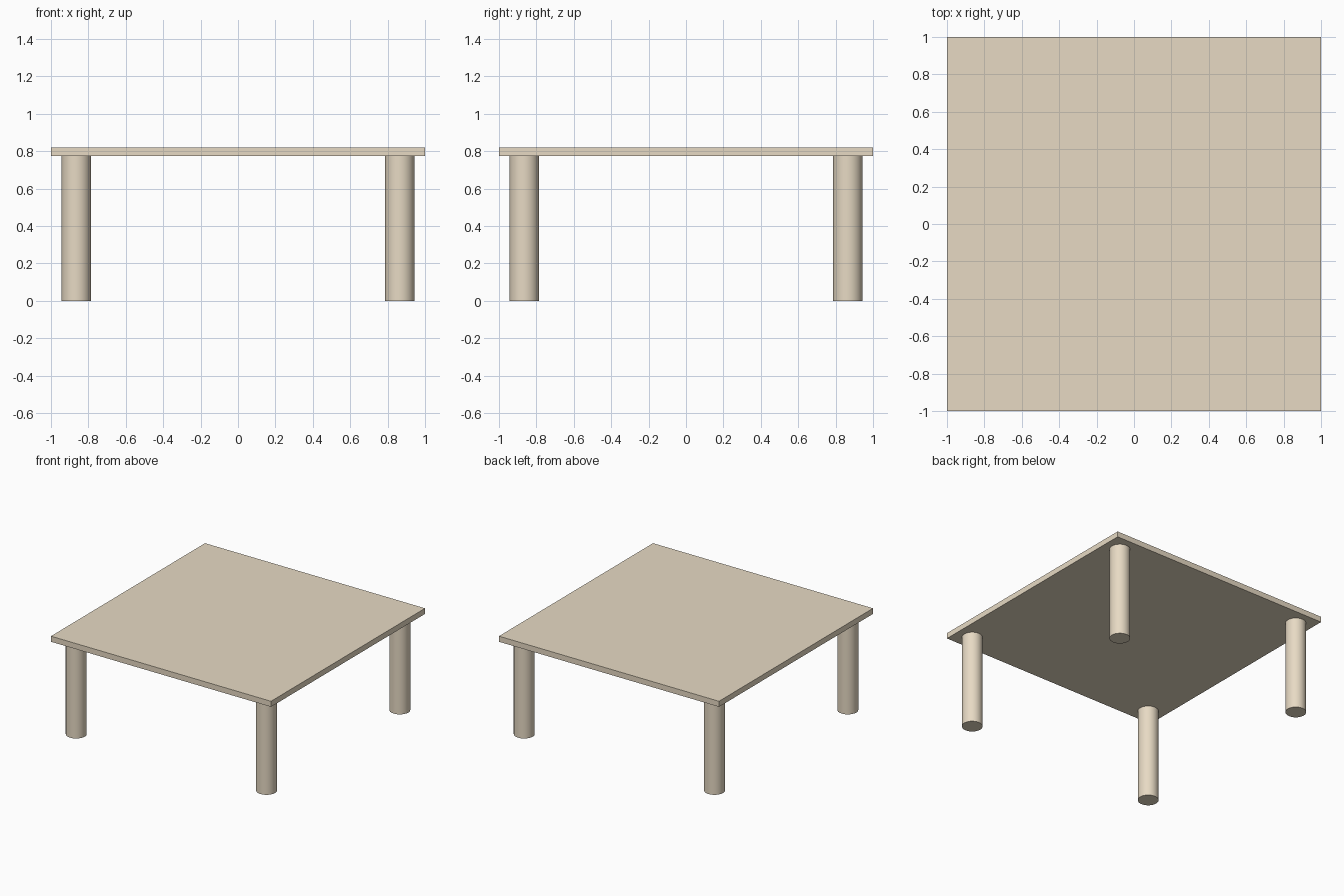
import bpy
from math import radians

if "Cube" in bpy.data.objects:
    bpy.data.objects.remove(bpy.data.objects["Cube"])

TOP_Z, TOP_THICK = 0.82, 0.046
LEG_R, LEG_POS = 0.078, 0.865
LEG_H = TOP_Z - TOP_THICK

wood = bpy.data.materials.new("wood")
wood.diffuse_color = (0.8, 0.7, 0.55, 1)
wood.use_nodes = True
wood.node_tree.nodes["Principled BSDF"].inputs["Base Color"].default_value = wood.diffuse_color


def finish(name):
    ob = bpy.context.object
    ob.name = name
    ob.data.materials.append(wood)
    return ob


# Square table top
bpy.ops.mesh.primitive_cube_add(size=1, location=(0, 0, TOP_Z - TOP_THICK / 2))
top = finish("table_top")
top.scale = (2, 2, TOP_THICK)
bpy.ops.object.transform_apply(location=False, rotation=False, scale=True)

# Four round legs, flush with the underside
for side, sx in (("left", -1), ("right", 1)):
    for end, sy in (("front", -1), ("back", 1)):
        bpy.ops.mesh.primitive_cylinder_add(
            vertices=64, radius=LEG_R, depth=LEG_H,
            location=(sx * LEG_POS, sy * LEG_POS, LEG_H / 2))
        finish(f"{end}_{side}_leg")
        bpy.ops.object.shade_smooth_by_angle(angle=radians(30))
